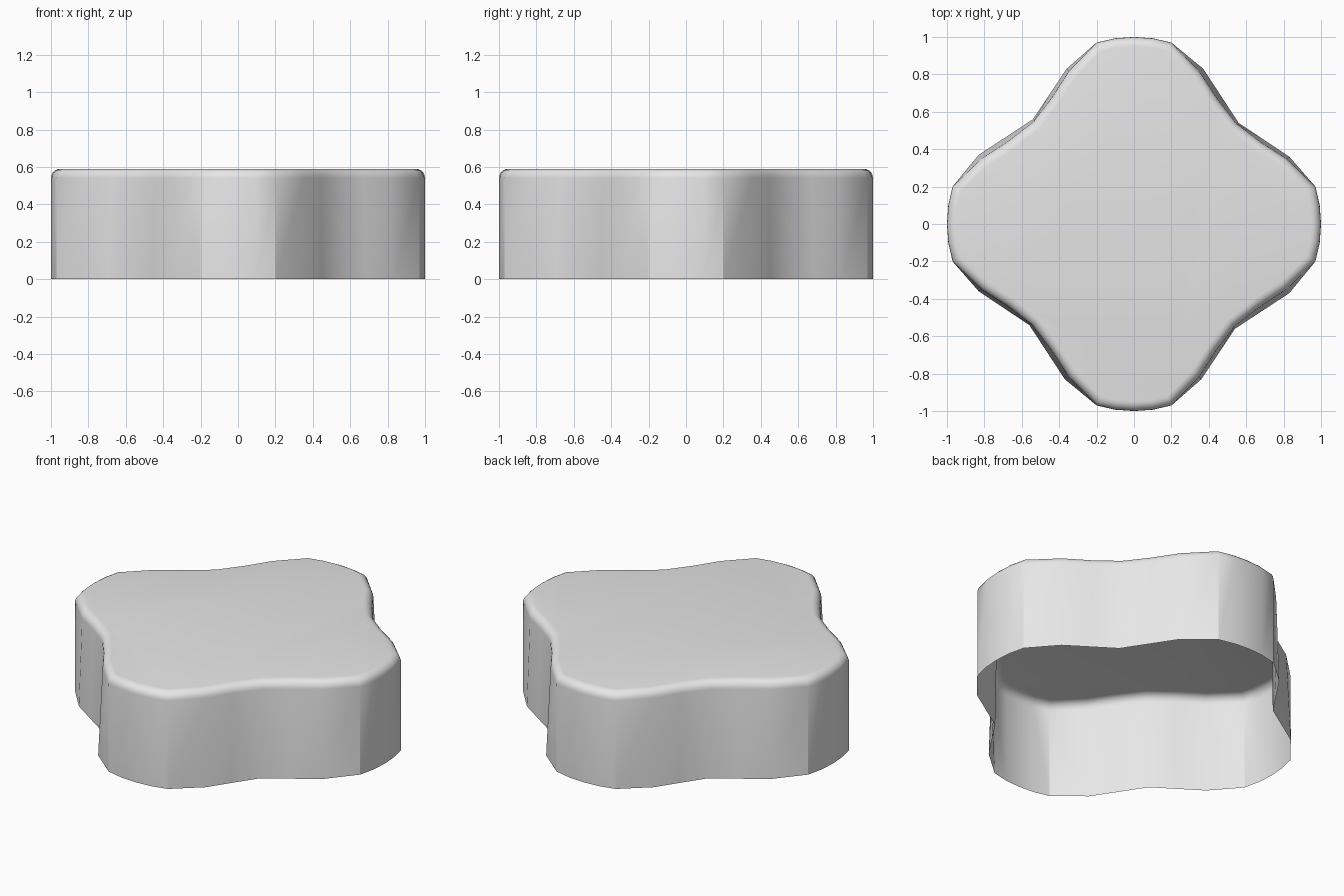
import bpy, bmesh, math
from mathutils import Vector

cube = bpy.data.objects.get("Cube")
if cube:
    bpy.data.objects.remove(cube, do_unlink=True)

HEIGHT, RADIUS, STEPS = 0.59, 0.05, 5

# One quarter of the outline, from one lobe corner round to the next lobe's end
LOBE_END = [(0.2, 0.97), (0.1, 0.993), (0, 1), (-0.1, 0.993)]
FOOT = [(0.97, 0.2), (0.83, 0.36), (0.695, 0.45), (0.56, 0.54), (0.465, 0.685), (0.37, 0.83)]
SHOULDER = [(0.97, 0.2), (0.815, 0.35), (0.675, 0.44), (0.545, 0.54), (0.445, 0.67), (0.35, 0.815)]


def outline(flank):
    """Repeat a quarter four times around the centre."""
    points = [Vector(p) for p in flank + LOBE_END]
    result = []
    for _ in range(4):
        result += points
        points = [Vector((-p.y, p.x)) for p in points]
    return result


def inset(points, distance):
    """Move each outline point inward along its averaged normal."""
    result = []
    for i, p in enumerate(points):
        a = (p - points[i - 1]).normalized()
        b = (points[(i + 1) % len(points)] - p).normalized()
        t = (a + b).normalized()
        result.append(p + Vector((-t.y, t.x)) * distance / max(t.dot(a), 0.5))
    return result


bm = bmesh.new()


def add_ring(points, z):
    return [bm.verts.new((p.x, p.y, z)) for p in points]


# Wall, then the rounded rim
shoulder = outline(SHOULDER)
rings = [add_ring(outline(FOOT), 0)]
for i in range(STEPS + 1):
    angle = math.pi / 2 * i / STEPS
    rings.append(add_ring(inset(shoulder, RADIUS * (1 - math.cos(angle))),
                          HEIGHT - RADIUS * (1 - math.sin(angle))))
for low, high in zip(rings, rings[1:]):
    for i in range(len(low)):
        j = (i + 1) % len(low)
        bm.faces.new((low[i], low[j], high[j], high[i]))

# Flat top; the underside stays open
bm.faces.new(rings[-1])
for face in bm.faces:
    face.smooth = True

# Crisp vertical creases at the lobe corners
quarter = len(FOOT) + len(LOBE_END)
for i in range(4 * quarter):
    if i % quarter in (0, len(FOOT)):
        bm.edges.get((rings[0][i], rings[1][i])).smooth = False

mesh = bpy.data.meshes.new("lobed_cap")
bm.to_mesh(mesh)
bm.free()
cap = bpy.data.objects.new("lobed_cap", mesh)
bpy.context.collection.objects.link(cap)

# Plain grey
grey = bpy.data.materials.new("light_grey")
grey.use_nodes = True
colour = (0.8, 0.8, 0.8, 1)
grey.diffuse_color = colour
grey.node_tree.nodes["Principled BSDF"].inputs["Base Color"].default_value = colour
mesh.materials.append(grey)
